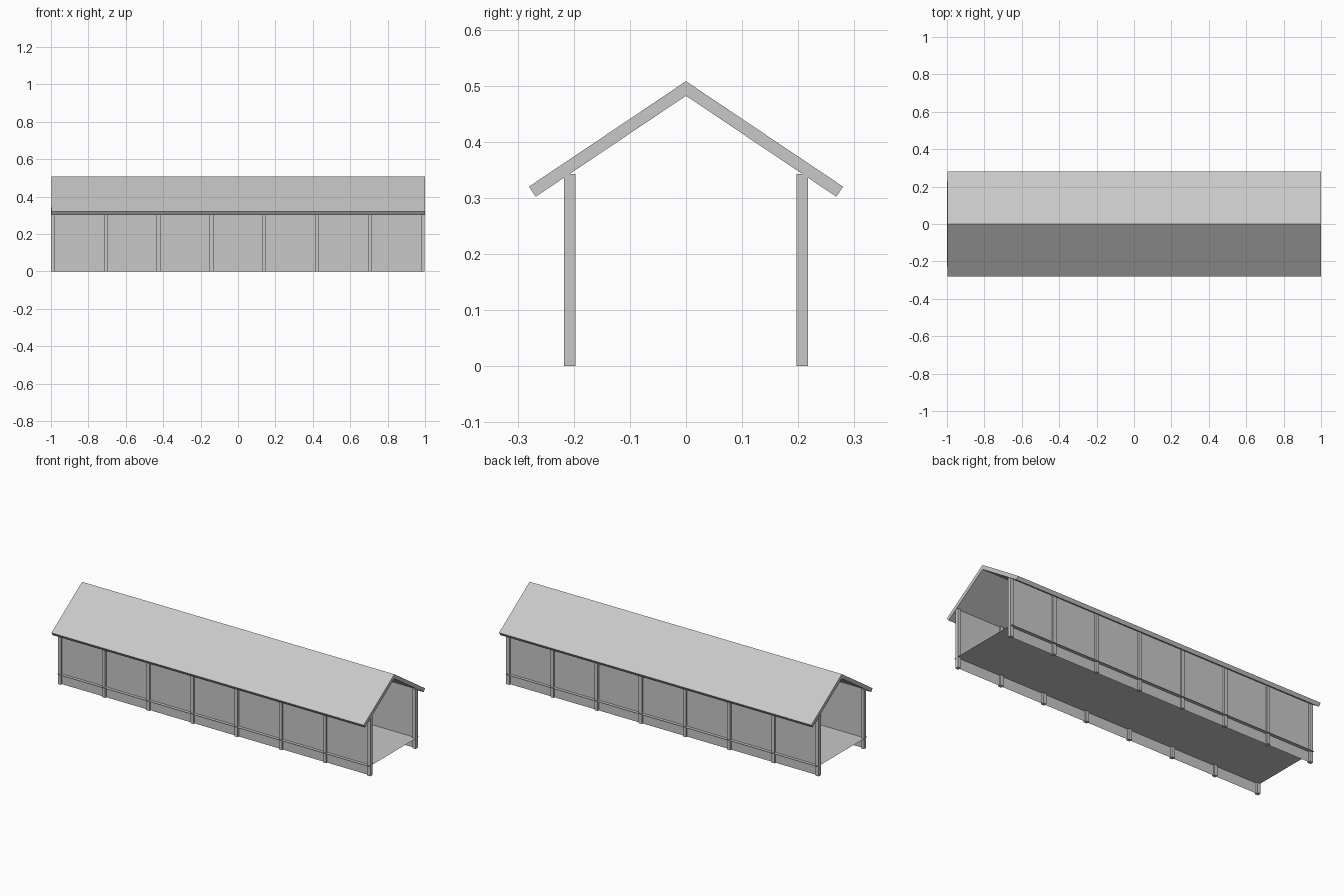
import bpy
import bmesh

old = bpy.data.objects.get("Cube")
if old:
    bpy.data.objects.remove(old, do_unlink=True)

grey = bpy.data.materials.new("light_grey")
grey.use_nodes = True
grey.diffuse_color = (0.58, 0.58, 0.58, 1)
grey.node_tree.nodes["Principled BSDF"].inputs["Base Color"].default_value = grey.diffuse_color

POST_Y = 0.207
POST_TOP = 0.343
POST_SIZE = 0.02
FIRST_X, LAST_X = -0.99, 0.988
POST_COUNT = 8
FLOOR_Z = 0.06


def finish(name, bm):
    mesh = bpy.data.meshes.new(name)
    bm.to_mesh(mesh)
    bm.free()
    mesh.materials.append(grey)
    obj = bpy.data.objects.new(name, mesh)
    bpy.context.collection.objects.link(obj)
    return obj


def box(name, lo, hi):
    bm = bmesh.new()
    bmesh.ops.create_cube(bm, size=1)
    for v in bm.verts:
        for i in range(3):
            v.co[i] = hi[i] if v.co[i] > 0 else lo[i]
    return finish(name, bm)


def sheet(name, corners):
    bm = bmesh.new()
    bm.faces.new([bm.verts.new(c) for c in corners])
    return finish(name, bm)


# Gabled roof: a chevron profile extruded along the length
def roof(x0, x1):
    half = [(0.28, 0.32), (0.268, 0.302)]
    profile = [(0, 0.508), *half, (0, 0.482)]
    profile += [(-y, z) for y, z in reversed(half)]
    bm = bmesh.new()
    face = bm.faces.new([bm.verts.new((x0, y, z)) for y, z in profile])
    out = bmesh.ops.extrude_face_region(bm, geom=[face])
    verts = [g for g in out["geom"] if isinstance(g, bmesh.types.BMVert)]
    bmesh.ops.translate(bm, verts=verts, vec=(x1 - x0, 0, 0))
    bmesh.ops.recalc_face_normals(bm, faces=bm.faces)
    return finish("roof", bm)


roof(-0.997, 1.0)

# Thin floor deck, standing slightly proud of the walls
sheet("floor", [(x, y, FLOOR_Z) for x, y in
                ((-1, -0.226), (0.998, -0.226), (0.998, 0.226), (-1, 0.226))])

# Posts and thin wall sheets on both long sides
h = POST_SIZE / 2
step = (LAST_X - FIRST_X) / (POST_COUNT - 1)
for side, s in (("front", -1), ("back", 1)):
    y = s * POST_Y
    for i in range(POST_COUNT):
        x = FIRST_X + i * step
        box(f"{side}_post_{i + 1}", (x - h, y - h, 0), (x + h, y + h, POST_TOP))
    ends = (FIRST_X, LAST_X) if s < 0 else (LAST_X, FIRST_X)
    sheet(f"{side}_wall", [(ends[0], y, 0), (ends[1], y, 0),
                           (ends[1], y, POST_TOP), (ends[0], y, POST_TOP)])
